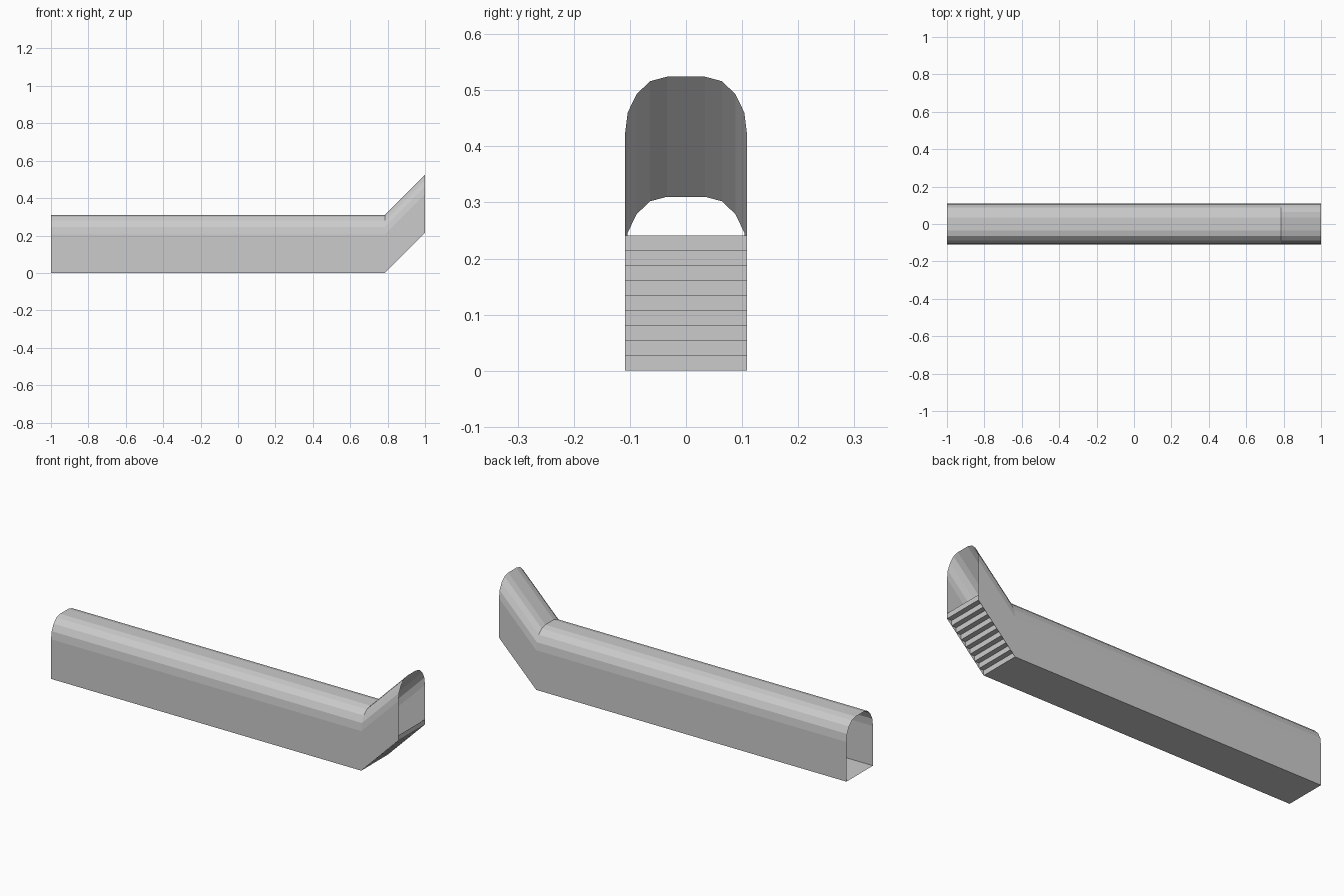
import bpy
import bmesh

cube = bpy.data.objects.get("Cube")
if cube:
    bpy.data.objects.remove(cube, do_unlink=True)

X_START, X_BEND, X_END = -1.0, 0.786, 1.0
RISE = X_END - X_BEND          # the ramp climbs at 45 degrees
HALF_WIDTH = 0.109
STEPS = 8

grey = bpy.data.materials.new("plain_grey")
grey.use_nodes = True
colour = (0.6, 0.6, 0.6, 1.0)
grey.diffuse_color = colour
grey.node_tree.nodes["Principled BSDF"].inputs["Base Color"].default_value = colour

# Arched cross-section: right half from floor to crown, then mirrored
half = [(HALF_WIDTH, 0.0), (HALF_WIDTH, 0.206), (0.104, 0.246),
        (0.088, 0.279), (0.064, 0.302), (0.034, 0.31)]
arch = half + [(-y, z) for y, z in reversed(half)]


def sweep(name, sections, closed=False):
    """Skin a row of matching point lists into an open sheet or tube."""
    bm = bmesh.new()
    rows = [[bm.verts.new(p) for p in section] for section in sections]
    count = len(rows[0])
    for a, b in zip(rows, rows[1:]):
        for i in range(count if closed else count - 1):
            j = (i + 1) % count
            bm.faces.new((a[i], b[i], b[j], a[j]))
    mesh = bpy.data.meshes.new(name)
    bm.to_mesh(mesh)
    bm.free()
    mesh.materials.append(grey)
    obj = bpy.data.objects.new(name, mesh)
    bpy.context.collection.objects.link(obj)
    return obj


def section(x, lift=0.0):
    return [(x, y, z + lift) for y, z in arch]


# Level corridor with walls, vault and floor
sweep("corridor", [section(X_START), section(X_BEND)], closed=True)

# Sloping walls and vault, cut vertically at the end
sweep("stair_passage", [section(X_BEND), section(X_END, RISE)])

# Zigzag staircase, finishing with one riser at the opening
step = RISE / STEPS
path = []
for i in range(STEPS + 1):
    x = X_BEND + i * step
    path += [(x, i * step), (x, (i + 1) * step)]
sweep("staircase", [[(x, y, z) for x, z in path]
                    for y in (-HALF_WIDTH, HALF_WIDTH)])
